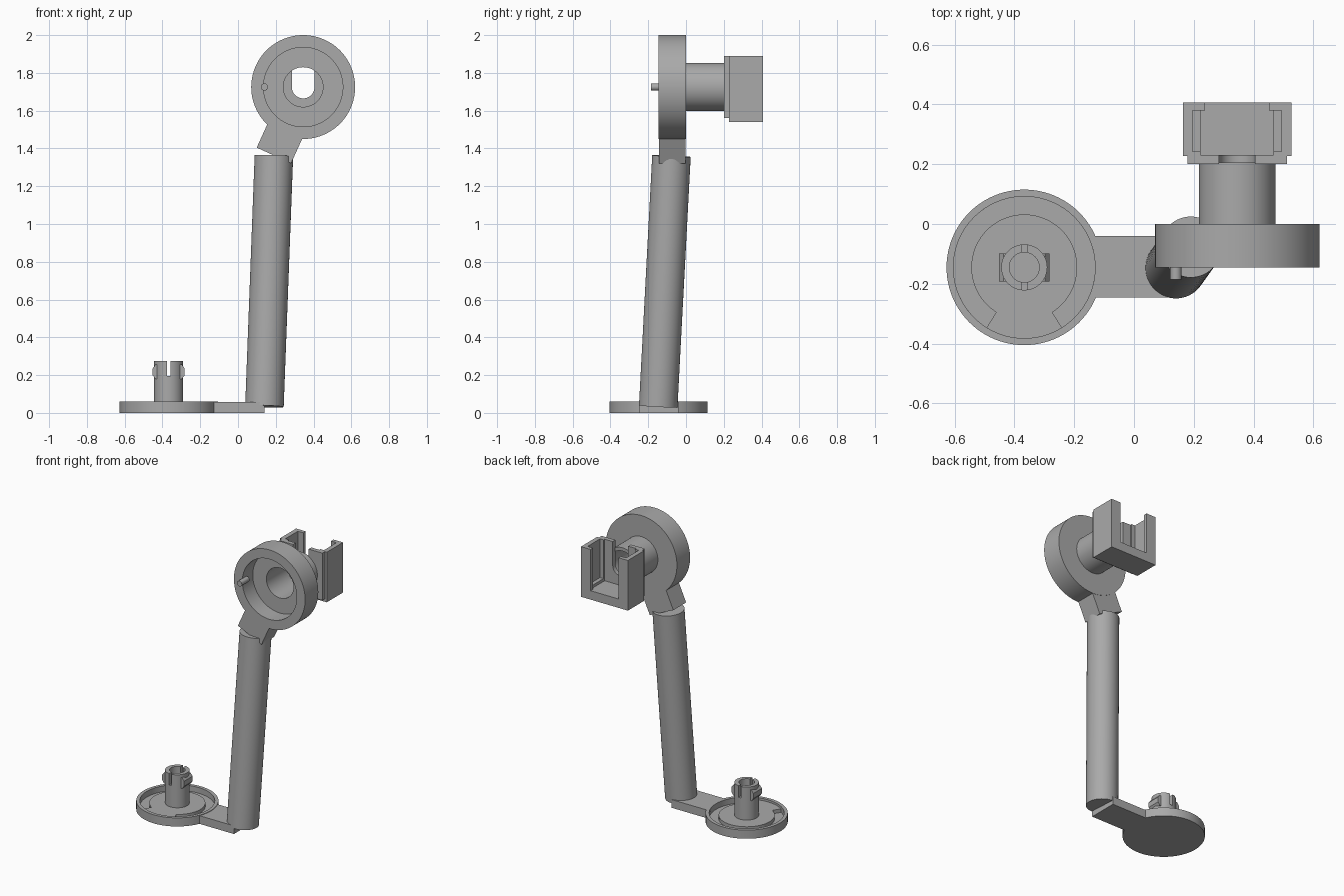
import bpy, bmesh
from math import sin, cos, radians, pi
from mathutils import Vector

if "Cube" in bpy.data.objects:
    bpy.data.objects.remove(bpy.data.objects["Cube"])

grey = bpy.data.materials.new("plain_grey")
grey.use_nodes = True
colour = (0.4, 0.4, 0.4, 1)
grey.diffuse_color = colour
grey.node_tree.nodes["Principled BSDF"].inputs["Base Color"].default_value = colour


def arc(cx, cy, r, start=0, end=360, n=64):
    """Points on a circle, or on an arc when the ends differ."""
    full = end - start == 360
    steps = n if full else n + 1
    return [(cx + r * cos(radians(start + (end - start) * i / n)),
             cy + r * sin(radians(start + (end - start) * i / n))) for i in range(steps)]


def rect(x0, x1, y0, y1):
    return [(x0, y0), (x1, y0), (x1, y1), (x0, y1)]


def prism(name, outline, lo, hi, axis="Z"):
    """Extrude an outline along z (points x, y) or along y (points x, z)."""
    def place(p, h):
        return (p[0], p[1], h) if axis == "Z" else (p[0], h, p[1])
    bm = bmesh.new()
    face = bm.faces.new([bm.verts.new(place(p, lo)) for p in outline])
    shift = Vector(place((0, 0), hi - lo))
    out = bmesh.ops.extrude_face_region(bm, geom=[face], use_keep_orig=True)
    moved = [g for g in out["geom"] if isinstance(g, bmesh.types.BMVert)]
    bmesh.ops.translate(bm, verts=moved, vec=shift)
    bmesh.ops.recalc_face_normals(bm, faces=bm.faces)
    mesh = bpy.data.meshes.new(name)
    bm.to_mesh(mesh)
    bm.free()
    mesh.materials.append(grey)
    ob = bpy.data.objects.new(name, mesh)
    bpy.context.collection.objects.link(ob)
    return ob


def combine(ob, outline, lo, hi, axis="Z", op="DIFFERENCE"):
    """Cut a prism from the object, or add one to it."""
    tool = prism("tool", outline, lo, hi, axis)
    mod = ob.modifiers.new("shape", "BOOLEAN")
    mod.operation, mod.object, mod.solver = op, tool, "EXACT"
    bpy.context.view_layer.objects.active = ob
    bpy.ops.object.modifier_apply(modifier=mod.name)
    bpy.data.objects.remove(tool)


# Base dish with its arm, recess and stop groove
bx, by = -0.367, -0.145
base = prism("base_dish", arc(bx, by, 0.26, n=96), 0, 0.06)
combine(base, rect(bx, 0.14, -0.245, -0.04), 0, 0.057, op="UNION")
combine(base, arc(bx, by, 0.237, n=96), 0.045, 0.1)
groove = arc(bx, by, 0.237, -58, 238, 80) + arc(bx, by, 0.177, 238, -58, 80)
combine(base, groove, 0.02, 0.1)

# Snap post with side catches, bore and split
post = prism("snap_post", arc(bx, by, 0.077), 0.03, 0.275)
c, z0, z1 = 0.085, 0.18, 0.255
catch = [(-c, z0 + 0.02), (-c + 0.015, z0), (c - 0.015, z0), (c, z0 + 0.02),
         (c, z1 - 0.02), (c - 0.015, z1), (-c + 0.015, z1), (-c, z1 - 0.02)]
combine(post, [(bx + x, z) for x, z in catch], by - 0.047, by + 0.047, "Y", "UNION")
combine(post, arc(bx, by, 0.05), 0.08, 0.4)
combine(post, rect(bx - 0.01, bx + 0.01, by - 0.2, by + 0.2), 0.195, 0.4)

# Leaning column
foot, top = Vector((0.14, -0.147, 0.035)), Vector((0.19, -0.077, 1.36))
column = prism("column", arc(0, 0, 0.102), 0, (top - foot).length)
column.location = foot
column.rotation_euler = (top - foot).to_track_quat("Z", "Y").to_euler()

# Upper cup with angled neck, deep recess and bore
ux, uz = 0.345, 1.725
cup = prism("upper_cup", arc(ux, uz, 0.275, n=96), -0.145, 0, "Y")
d = Vector((-sin(radians(24.5)), -cos(radians(24.5))))
side = Vector((-d.y, d.x)) * 0.1
end = Vector((0.19, 1.363))
near = end - d * 0.2
combine(cup, [near + side, near - side, end - side, end + side], -0.143, -0.002, "Y", "UNION")
combine(cup, arc(ux, uz, 0.21, n=96), -0.3, -0.03, "Y")
combine(cup, arc(ux, uz, 0.105), -0.3, 0.3, "Y")
prism("stop_pin", arc(0.14, uz, 0.019, n=24), -0.185, -0.1, "Y")

# Hollow shaft behind the cup
shaft = prism("shaft", arc(ux, uz, 0.128), -0.01, 0.205, "Y")
combine(shaft, arc(ux, uz, 0.105), -0.1, 0.3, "Y")

# Open-topped bracket: back plate, channel, side grooves and front window
bracket = prism("bracket", rect(ux - 0.181, ux + 0.181, 1.54, 1.89), 0.228, 0.407, "Y")
combine(bracket, rect(ux - 0.166, ux + 0.166, 1.56, 1.89), 0.2, 0.235, "Y", "UNION")
combine(bracket, rect(ux - 0.122, ux + 0.122, 1.6, 2), 0.23, 0.38, "Y")
combine(bracket, rect(ux - 0.149, ux + 0.149, 1.62, 2), 0.243, 0.38, "Y")
combine(bracket, rect(ux - 0.107, ux + 0.107, 1.602, 2), 0.37, 0.5, "Y")
keyway = arc(ux, uz, 0.06, 180, 360, 24) + [(ux + 0.06, 2), (ux - 0.06, 2)]
combine(bracket, keyway, 0.1, 0.3, "Y")

# Smooth the round walls and keep the edges crisp
bpy.ops.object.select_all(action="DESELECT")
for ob in bpy.context.collection.objects:
    if ob.type == "MESH" and ob.data.materials and ob.data.materials[0] == grey:
        ob.select_set(True)
        bpy.context.view_layer.objects.active = ob
bpy.ops.object.shade_smooth_by_angle(angle=radians(30))
